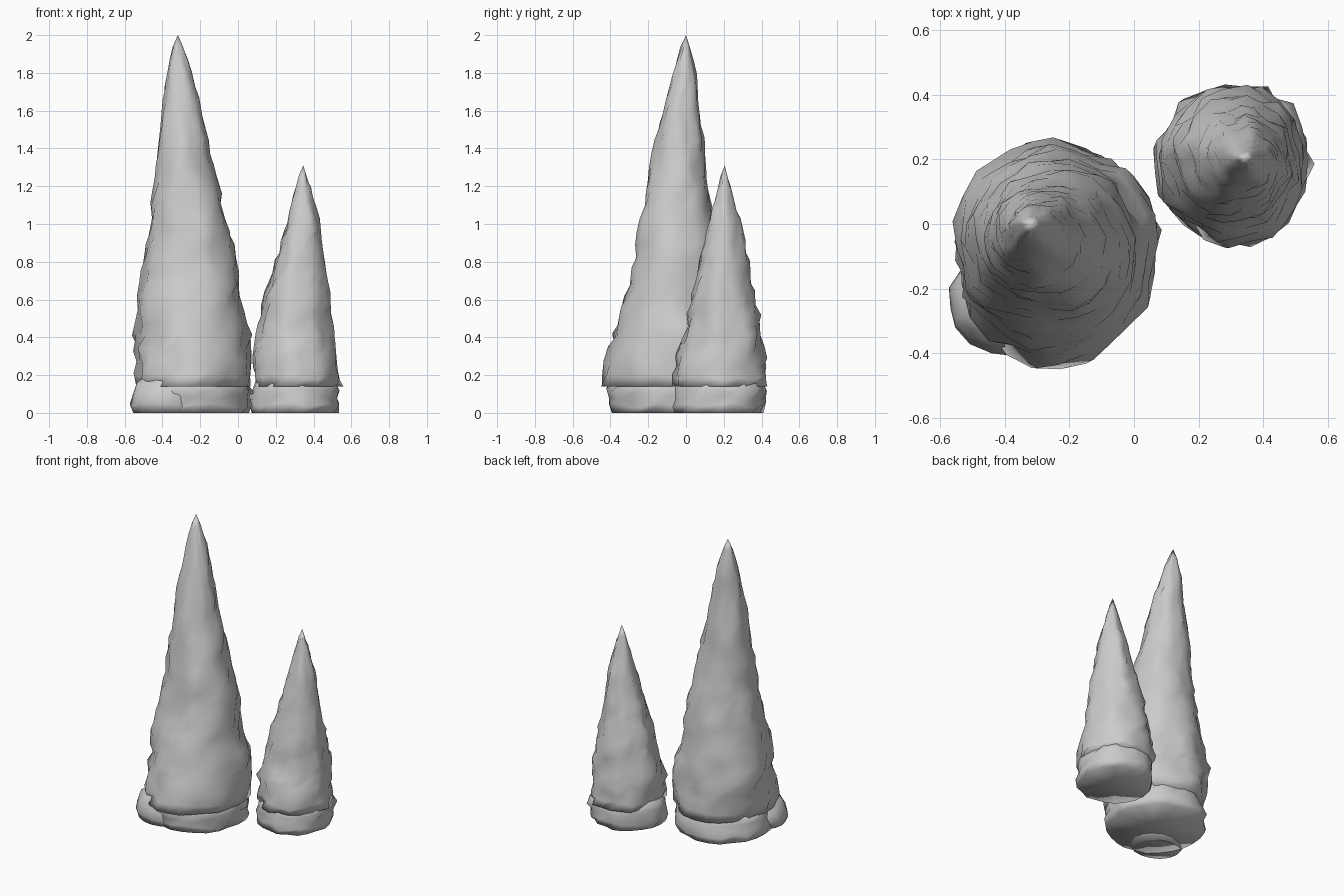
import bpy, bmesh, math, random
from mathutils import Vector, noise

random.seed(11)
stone = bpy.data.materials.new("grey_stone")
stone.diffuse_color = (0.6, 0.6, 0.6, 1)


def section(profile, z):
    """Interpolate centre and half widths of the cone at height z."""
    for a, b in zip(profile, profile[1:]):
        if z <= b[0]:
            t = (z - a[0]) / (b[0] - a[0])
            x0, x1, y0, y1 = [p + (q - p) * t for p, q in zip(a[1:], b[1:])]
            return (x0 + x1) / 2, (y0 + y1) / 2, (x1 - x0) / 2, (y1 - y0) / 2


def finish(bm, name):
    bmesh.ops.recalc_face_normals(bm, faces=bm.faces)
    me = bpy.data.meshes.new(name)
    bm.to_mesh(me)
    bm.free()
    me.materials.append(stone)
    ob = bpy.data.objects.new(name, me)
    bpy.context.collection.objects.link(ob)
    bpy.context.view_layer.objects.active = ob
    ob.select_set(True)
    bpy.ops.object.shade_smooth()
    ob.select_set(False)


def loft(name, profile, heights, tip, segs, flute, chip, seed, floor=0.0):
    """Rough stone body: jagged rings, closed by a point or a shallow fan."""
    bm = bmesh.new()
    rings = []
    for i, z in enumerate(heights):
        cx, cy, rx, ry = section(profile, z)
        ring = []
        for k in range(segs):
            a = 2 * math.pi * (k + 0.25 * math.sin(i * 1.7)) / segs
            d = Vector((math.cos(a), math.sin(a), 0))
            # long vertical flutes plus small chips
            n = noise.noise(Vector((d.x * 2.8 + seed, d.y * 2.8, z * 3.5)))
            s = 0.985 + flute * n + chip * random.uniform(-1, 1)
            dz = 0 if i == 0 else random.uniform(-0.015, 0.015)
            ring.append(bm.verts.new((cx + rx * d.x * s, cy + ry * d.y * s, z + dz)))
        rings.append(ring)
    for lo, hi in zip(rings, rings[1:]):
        for k in range(segs):
            n = (k + 1) % segs
            bm.faces.new((lo[k], lo[n], hi[n], hi[k]))
    cx, cy, _, _ = section(profile, heights[0])
    for ring, point in ((rings[0], (cx, cy, heights[0] + floor)), (rings[-1], tip)):
        c = bm.verts.new(point)
        for k in range(segs):
            bm.faces.new((ring[k], ring[(k + 1) % segs], c))
    finish(bm, name)


def steps(z0, z1, n):
    return [z0 + (z1 - z0) * i / n for i in range(n + 1)]


# Height, then left, right, front and back limits
tall = [(0.12, -0.54, 0.08, -0.435, 0.24), (0.25, -0.545, 0.09, -0.425, 0.255),
        (0.4, -0.555, 0.065, -0.385, 0.25), (0.6, -0.53, 0.015, -0.34, 0.215),
        (0.8, -0.495, 0.0, -0.275, 0.185), (1.0, -0.475, -0.05, -0.25, 0.15),
        (1.2, -0.455, -0.095, -0.205, 0.12), (1.4, -0.43, -0.145, -0.17, 0.10),
        (1.6, -0.405, -0.19, -0.125, 0.07), (1.8, -0.375, -0.24, -0.07, 0.055),
        (1.92, -0.35, -0.285, -0.035, 0.025), (2.0, -0.32, -0.32, 0, 0)]
short = [(0.12, 0.08, 0.55, -0.07, 0.44), (0.3, 0.08, 0.53, -0.045, 0.435),
         (0.4, 0.10, 0.515, -0.005, 0.41), (0.6, 0.14, 0.485, 0.025, 0.37),
         (0.8, 0.20, 0.46, 0.065, 0.33), (1.0, 0.255, 0.435, 0.115, 0.29),
         (1.2, 0.31, 0.38, 0.17, 0.235), (1.31, 0.345, 0.345, 0.205, 0.205)]

# Spires, with an overhanging lip at the bottom edge
loft("tall_spire", tall, [0.14] + steps(0.2, 1.93, 25), (-0.318, 0, 2.0), 24, 0.11, 0.045, 1.0)
loft("short_spire", short, [0.14] + steps(0.19, 1.24, 19), (0.345, 0.205, 1.31), 22, 0.12, 0.065, 7.0)

# Squashed feet under the spires
tall_foot = [(0, -0.545, 0.06, -0.39, 0.235), (0.04, -0.55, 0.075, -0.405, 0.25),
             (0.08, -0.54, 0.065, -0.40, 0.24), (0.12, -0.54, 0.075, -0.415, 0.24),
             (0.19, -0.51, 0.04, -0.38, 0.21)]
short_foot = [(0, 0.075, 0.535, -0.06, 0.41), (0.04, 0.065, 0.55, -0.07, 0.425),
              (0.08, 0.075, 0.54, -0.06, 0.425), (0.11, 0.065, 0.56, -0.075, 0.44),
              (0.19, 0.11, 0.51, -0.03, 0.40)]
foot_heights = [0, 0.04, 0.08, 0.12, 0.17]
loft("tall_foot", tall_foot, foot_heights, (-0.24, -0.07, 0.18), 24, 0.09, 0.025, 3.0, 0.01)
loft("short_foot", short_foot, foot_heights, (0.31, 0.18, 0.18), 22, 0.10, 0.035, 5.0, 0.01)

# Low lump bulging out at the front left of the tall foot
lump = [(0, -0.555, -0.22, -0.395, -0.10), (0.04, -0.58, -0.19, -0.41, -0.08),
        (0.1, -0.565, -0.2, -0.40, -0.09), (0.15, -0.54, -0.22, -0.38, -0.11),
        (0.22, -0.48, -0.26, -0.33, -0.15)]
loft("side_lump", lump, [0, 0.04, 0.1, 0.15, 0.2], (-0.37, -0.24, 0.22), 16, 0.08, 0.02, 9.0, 0.01)
